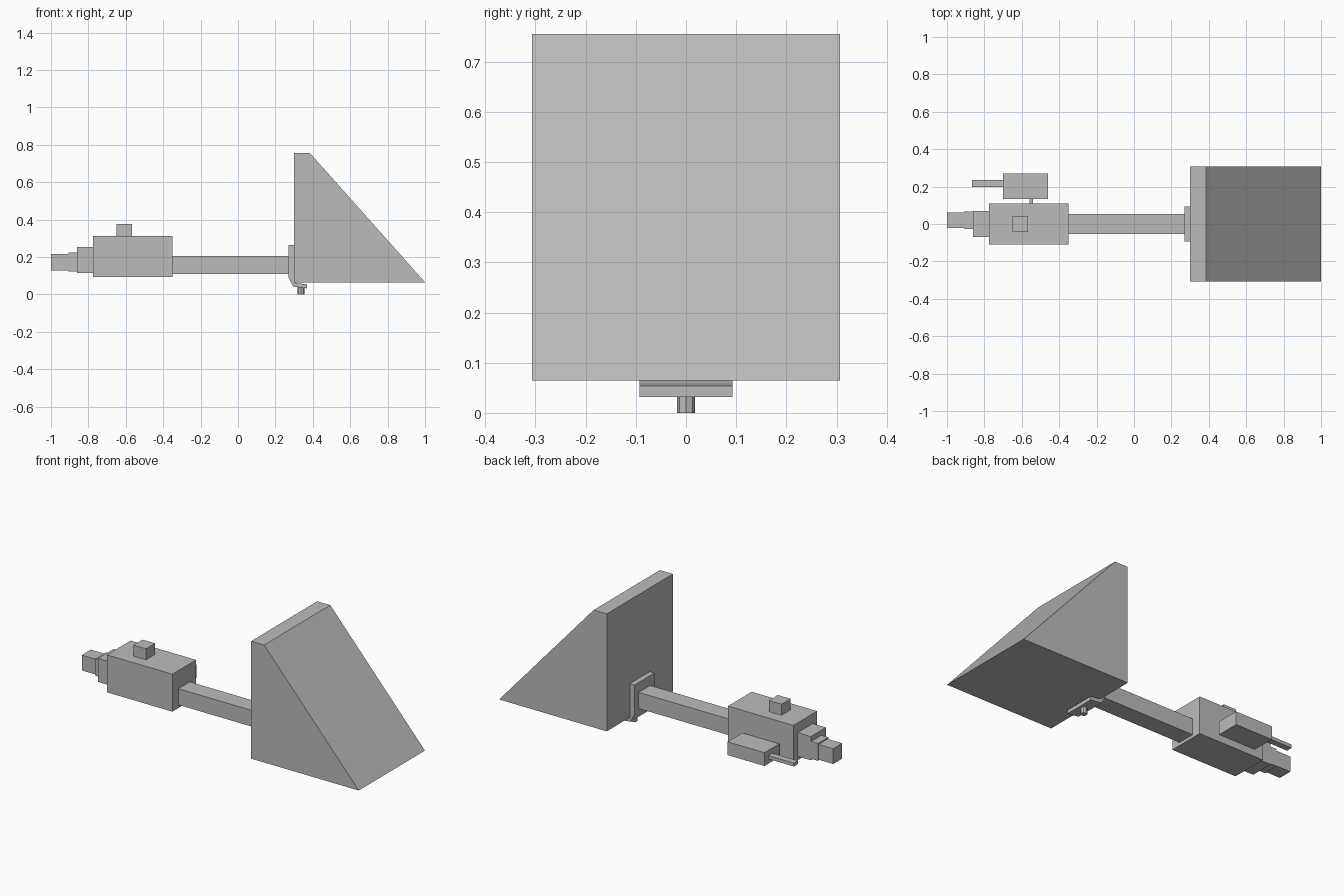
import bpy, bmesh, math

cube = bpy.data.objects.get("Cube")
if cube:
    bpy.data.objects.remove(cube, do_unlink=True)

# Single flat grey
grey = bpy.data.materials.new("plain grey")
grey.use_nodes = True
colour = (0.5, 0.5, 0.5, 1)
grey.diffuse_color = colour
grey.node_tree.nodes["Principled BSDF"].inputs["Base Color"].default_value = colour


def finish(name, bm):
    bmesh.ops.recalc_face_normals(bm, faces=bm.faces)
    mesh = bpy.data.meshes.new(name)
    bm.to_mesh(mesh)
    bm.free()
    mesh.materials.append(grey)
    obj = bpy.data.objects.new(name, mesh)
    bpy.context.collection.objects.link(obj)
    return obj


def box(name, xs, ys, zs):
    """Box from its extent along each axis."""
    bm = bmesh.new()
    bmesh.ops.create_cube(bm, size=1)
    for v in bm.verts:
        for i, (lo, hi) in enumerate((xs, ys, zs)):
            v.co[i] = lo if v.co[i] < 0 else hi
    return finish(name, bm)


def extrude(name, profile, half_width):
    """Side profile in x and z, extruded evenly across y."""
    bm = bmesh.new()
    face = bm.faces.new([bm.verts.new((x, -half_width, z)) for x, z in profile])
    out = bmesh.ops.extrude_face_region(bm, geom=[face])
    for v in out["geom"]:
        if isinstance(v, bmesh.types.BMVert):
            v.co.y = half_width
    return finish(name, bm)


# Wedge-shaped head
extrude("wedge_head", [(0.3, 0.065), (1, 0.065), (0.385, 0.755), (0.3, 0.755)], 0.307)

# Bent mounting bracket wrapping under the head
extrude("mount_bracket", [(0.27, 0.263), (0.3, 0.263), (0.3, 0.065), (0.315, 0.06),
                          (0.37, 0.054), (0.37, 0.032), (0.295, 0.042), (0.27, 0.09)], 0.093)

# Small foot pin
bm = bmesh.new()
bmesh.ops.create_cone(bm, cap_ends=True, segments=8, radius1=0.018, radius2=0.018, depth=0.045)
bmesh.ops.translate(bm, verts=bm.verts, vec=(0.337, 0, 0.0225))
finish("foot_pin", bm)

# Arm and main housing
box("arm", (-0.35, 0.27), (-0.053, 0.053), (0.11, 0.205))
box("housing", (-0.775, -0.35), (-0.11, 0.11), (0.092, 0.312))
box("top_knob", (-0.65, -0.568), (-0.042, 0.042), (0.312, 0.377))

# Stepped end of the housing
box("end_collar", (-0.86, -0.775), (-0.07, 0.07), (0.115, 0.254))
box("end_neck", (-0.905, -0.86), (-0.028, 0.066), (0.122, 0.224))
box("end_block", (-1, -0.9), (-0.022, 0.062), (0.127, 0.217))

# Side box with its rod and link
box("side_box", (-0.7, -0.46), (0.133, 0.271), (0.115, 0.193))
box("side_rod", (-0.865, -0.7), (0.197, 0.234), (0.142, 0.162))
box("side_link", (-0.56, -0.54), (0.11, 0.133), (0.142, 0.165))
